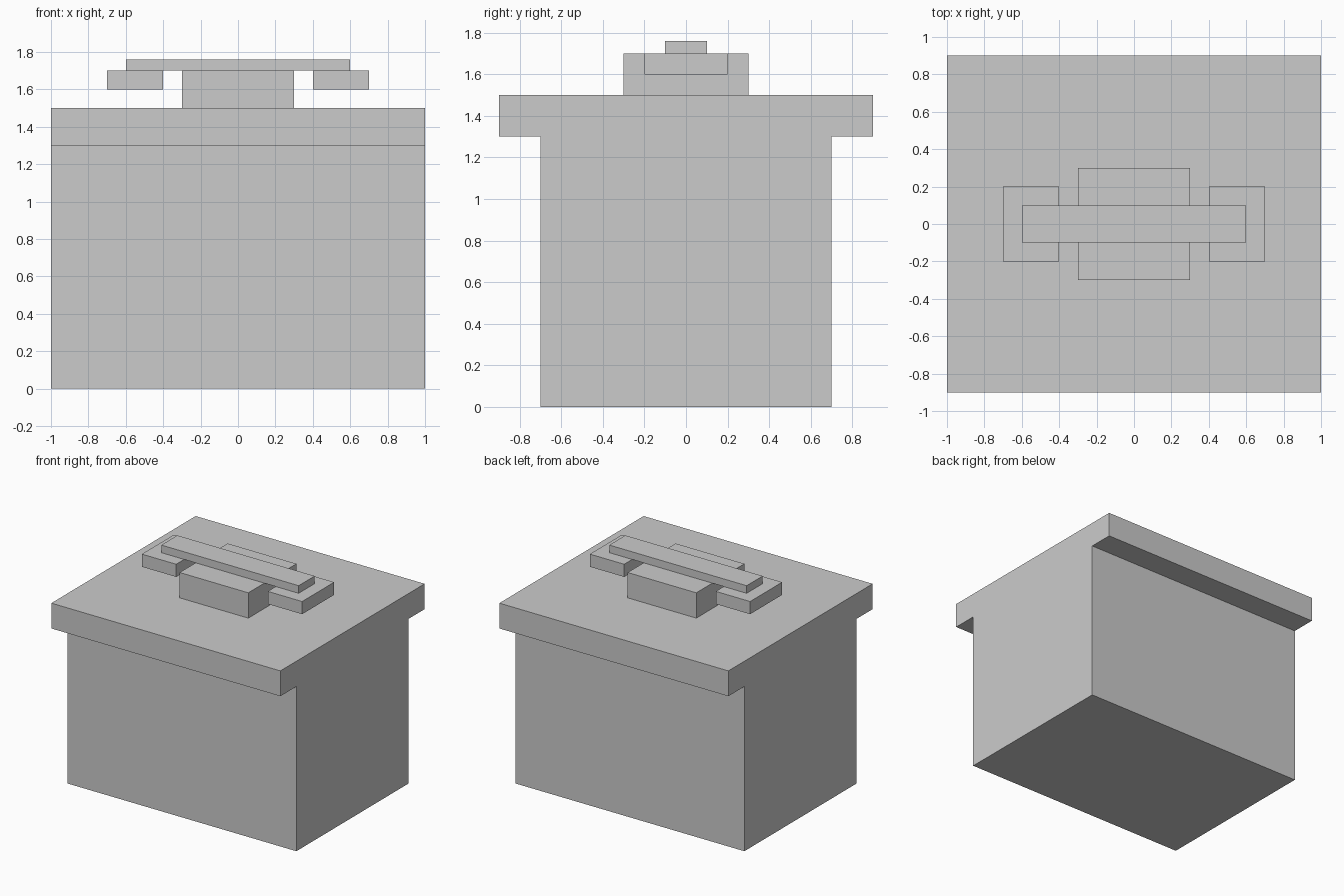
import bpy

if "Cube" in bpy.data.objects:
    bpy.data.objects.remove(bpy.data.objects["Cube"])


def box(name, x, y, z):
    """Add a box spanning the given (min, max) ranges."""
    spans = (x, y, z)
    bpy.ops.mesh.primitive_cube_add(size=1, location=[(a + b) / 2 for a, b in spans])
    obj = bpy.context.object
    obj.name = name
    obj.scale = [b - a for a, b in spans]
    bpy.ops.object.transform_apply(location=False, rotation=False, scale=True)
    return obj


# Main body and the overhanging top slab
box("body", (-1, 1), (-0.7, 0.7), (0, 1.3))
box("top_slab", (-1, 1), (-0.9, 0.9), (1.3, 1.5))

# Centre block carrying the crossbar
box("centre_block", (-0.3, 0.3), (-0.3, 0.3), (1.5, 1.7))
box("crossbar", (-0.6, 0.6), (-0.1, 0.1), (1.7, 1.76))

# Pads hanging under the crossbar ends
for side, s in (("left", -1), ("right", 1)):
    box(f"{side}_pad", sorted((0.4 * s, 0.7 * s)), (-0.2, 0.2), (1.6, 1.7))
